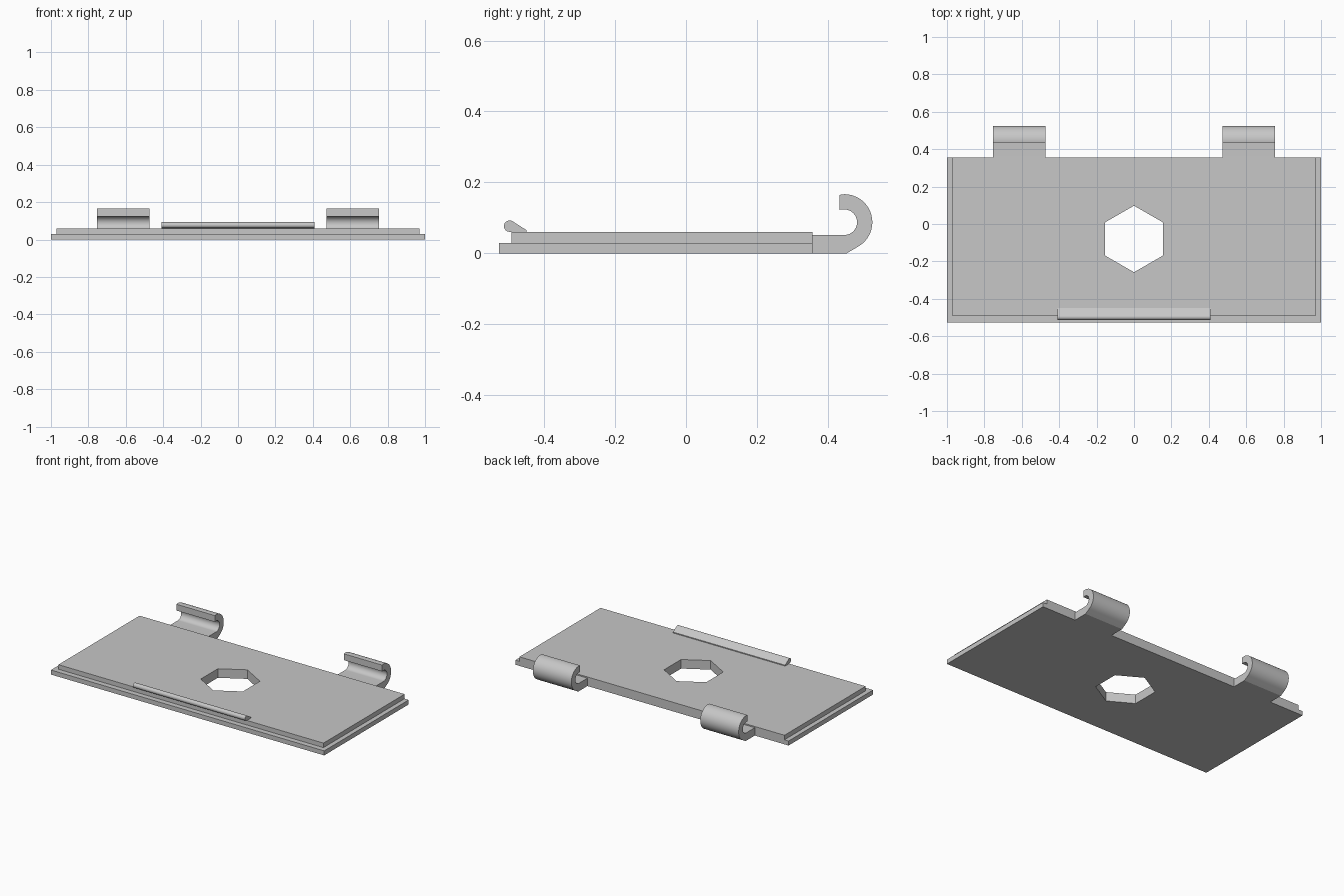
import bpy, bmesh, math

if "Cube" in bpy.data.objects:
    bpy.data.objects.remove(bpy.data.objects["Cube"])

grey = bpy.data.materials.new("plain_grey")
grey.diffuse_color = (0.57, 0.57, 0.57, 1)
grey.use_nodes = True
grey.node_tree.nodes["Principled BSDF"].inputs["Base Color"].default_value = grey.diffuse_color


def prism(name, profile, vec, smooth=True):
    """Closed polygon swept along vec."""
    bm = bmesh.new()
    face = bm.faces.new([bm.verts.new(p) for p in profile])
    new = bmesh.ops.extrude_face_region(bm, geom=[face], use_keep_orig=True)["geom"]
    bmesh.ops.translate(bm, vec=vec, verts=[g for g in new if isinstance(g, bmesh.types.BMVert)])
    bmesh.ops.recalc_face_normals(bm, faces=bm.faces)
    mesh = bpy.data.meshes.new(name)
    bm.to_mesh(mesh)
    bm.free()
    mesh.materials.append(grey)
    ob = bpy.data.objects.new(name, mesh)
    bpy.context.collection.objects.link(ob)
    if smooth:
        bpy.ops.object.select_all(action='DESELECT')
        ob.select_set(True)
        bpy.context.view_layer.objects.active = ob
        bpy.ops.object.shade_smooth_by_angle(angle=math.radians(25))
    return ob


def slab(name, x, y0, y1, z0, z1):
    return prism(name, [(-x, y0, z0), (x, y0, z0), (x, y1, z0), (-x, y1, z0)], (0, 0, z1 - z0), False)


def arc(cy, cz, r, a0, a1, n):
    angles = [math.radians(a0 + (a1 - a0) * i / n) for i in range(n + 1)]
    return [(cy + r * math.cos(a), cz + r * math.sin(a)) for a in angles]


def boolean(ob, other, op):
    mod = ob.modifiers.new(op.lower(), 'BOOLEAN')
    mod.operation, mod.solver, mod.object = op, 'EXACT', other
    other.hide_render = True
    other.hide_set(True)


# stepped cover plate with a hexagonal hole
plate = slab("cover_plate", 1.0, -0.527, 0.356, 0, 0.03)
step = slab("raised_step_helper", 0.97, -0.492, 0.356, 0.01, 0.06)
hexagon = [(y, z - 0.08) for y, z in arc(0, 0, 0.178, 30, 330, 5)]
hole = prism("hex_hole_cutter", [(x, y, -0.1) for x, y in hexagon], (0, 0, 0.3), False)
boolean(plate, step, 'UNION')
boolean(plate, hole, 'DIFFERENCE')

# two hooks curling up behind the back edge
CY, CZ = 0.446, 0.088
hook = [(0.356, 0), (0.452, 0)]
hook += arc(CY, CZ, 0.079, -60, 90, 24)
hook += [(0.432, 0.165), (0.432, 0.123)]
hook += arc(CY, CZ, 0.036, 90, -90, 20)
hook += [(0.356, 0.052)]
for side, x in (("left", -0.753), ("right", 0.472)):
    prism(side + "_hook", [(x, y, z) for y, z in hook], (0.281, 0, 0))

# slanted snap ridge along the front edge
ridge = [(-0.45, 0.06), (-0.45, 0.066)]
ridge += arc(-0.497, 0.077, 0.016, 60, 270, 16)
ridge += [(-0.488, 0.06)]
prism("snap_ridge", [(-0.41, y, z) for y, z in ridge], (0.82, 0, 0))
